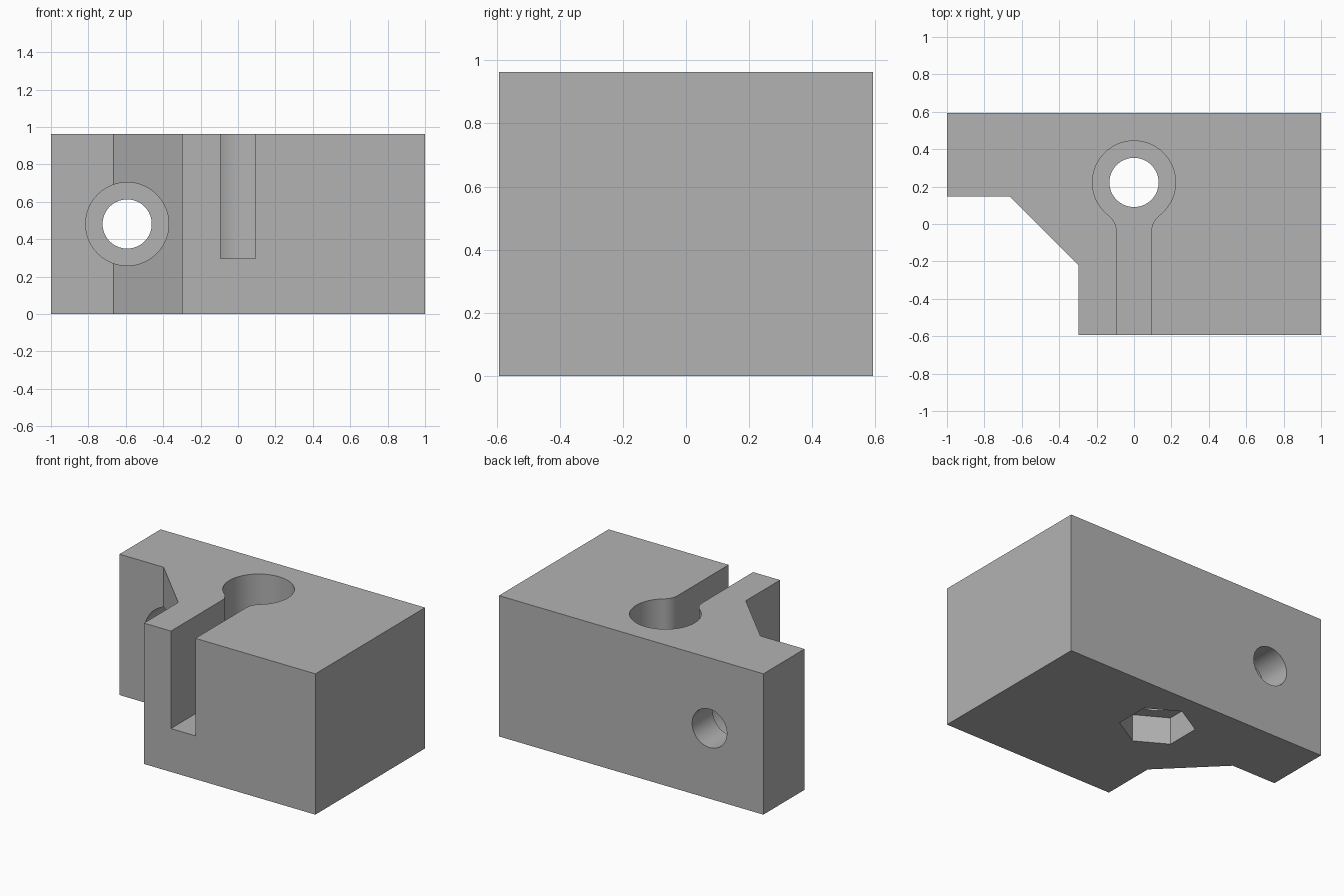
import bpy, bmesh
from math import sin, cos, pi, radians, sqrt, atan2
from mathutils import Matrix, Vector

if "Cube" in bpy.data.objects:
    bpy.data.objects.remove(bpy.data.objects["Cube"], do_unlink=True)

# Design units: the block is 54 wide, 32 deep and 26 tall
W, D, H = 54, 32, 26
K = 2 / W
BORE, HOLE = 6.0, 3.55        # counterbore and through-hole radii

grey = bpy.data.materials.new("plain_grey")
grey.use_nodes = True
grey.diffuse_color = (0.45, 0.45, 0.45, 1)
grey.node_tree.nodes["Principled BSDF"].inputs["Base Color"].default_value = grey.diffuse_color


def arc(cx, cy, r, a0, a1, n):
    return [(cx + r * cos(a0 + (a1 - a0) * i / n),
             cy + r * sin(a0 + (a1 - a0) * i / n)) for i in range(n + 1)]


def circle(r, n=64, turn=0.0):
    return arc(0, 0, r, turn, turn + 2 * pi, n)[:-1]


def prism(name, profile, z0, z1, place=Matrix()):
    """Extrude a flat profile from z0 to z1, then place it."""
    bm = bmesh.new()
    face = bm.faces.new([bm.verts.new((x, y, z0)) for x, y in profile])
    top = bmesh.ops.extrude_face_region(bm, geom=[face])["geom"]
    bmesh.ops.translate(bm, vec=(0, 0, z1 - z0),
                        verts=[v for v in top if isinstance(v, bmesh.types.BMVert)])
    bmesh.ops.recalc_face_normals(bm, faces=bm.faces)
    bmesh.ops.transform(bm, matrix=Matrix.Scale(K, 4) @ place, verts=bm.verts)
    mesh = bpy.data.meshes.new(name)
    bm.to_mesh(mesh)
    bm.free()
    mesh.materials.append(grey)
    ob = bpy.data.objects.new(name, mesh)
    bpy.context.collection.objects.link(ob)
    return ob


# Main block with a chamfered step cut from its front right corner
step_x, step_y, cham = -W / 2 + 19, D / 2 - 12, 10
block = prism("clamp_block", [
    (-W / 2, D / 2), (-W / 2, step_y), (step_x - cham, step_y),
    (step_x, step_y - cham), (step_x, -D / 2), (W / 2, -D / 2), (W / 2, D / 2)], 0, H)

# Keyhole pocket: round bore joined to a front slot by fillets
key_y, slot, fil = D / 2 - 10, 2.5, 3.0
fx = slot + fil
fy = key_y - sqrt((BORE + fil) ** 2 - fx ** 2)
touch = atan2(key_y - fy, -fx)            # direction from fillet to bore centre
right_side = [(slot, -D)] + arc(fx, fy, fil, pi, touch, 12)
half_bore = arc(0, key_y, BORE, touch - pi, pi / 2, 32)[1:]
half = right_side + half_bore
keyhole = half + [(-x, y) for x, y in reversed(half[:-1])]

upright = Matrix.Translation((0, key_y, 0))
# Local +z of the cross bore runs towards the front
cross = Matrix.Translation((-W / 2 + 11, D / 2, H / 2)) @ Matrix.Rotation(radians(90), 4, "X")

cutters = [
    prism("keyhole_pocket", keyhole, 8, H + 2),
    prism("vertical_hole", circle(HOLE), -1, 9, upright),
    prism("hex_nut_pocket", circle(5.5 / cos(pi / 6), 6, pi / 6), -1, 5, upright),
    prism("cross_hole", circle(HOLE), -1, 7, cross),
    prism("cross_counterbore", circle(BORE), 6, D + 2, cross),
]

bpy.context.view_layer.objects.active = block
block.select_set(True)
for cutter in cutters:
    cutter.hide_render = True
    mod = block.modifiers.new(cutter.name, "BOOLEAN")
    mod.operation = "DIFFERENCE"
    mod.solver = "EXACT"
    mod.object = cutter
    bpy.ops.object.modifier_apply(modifier=mod.name)
    bpy.data.objects.remove(cutter, do_unlink=True)

bpy.ops.object.shade_smooth_by_angle(angle=radians(25))
